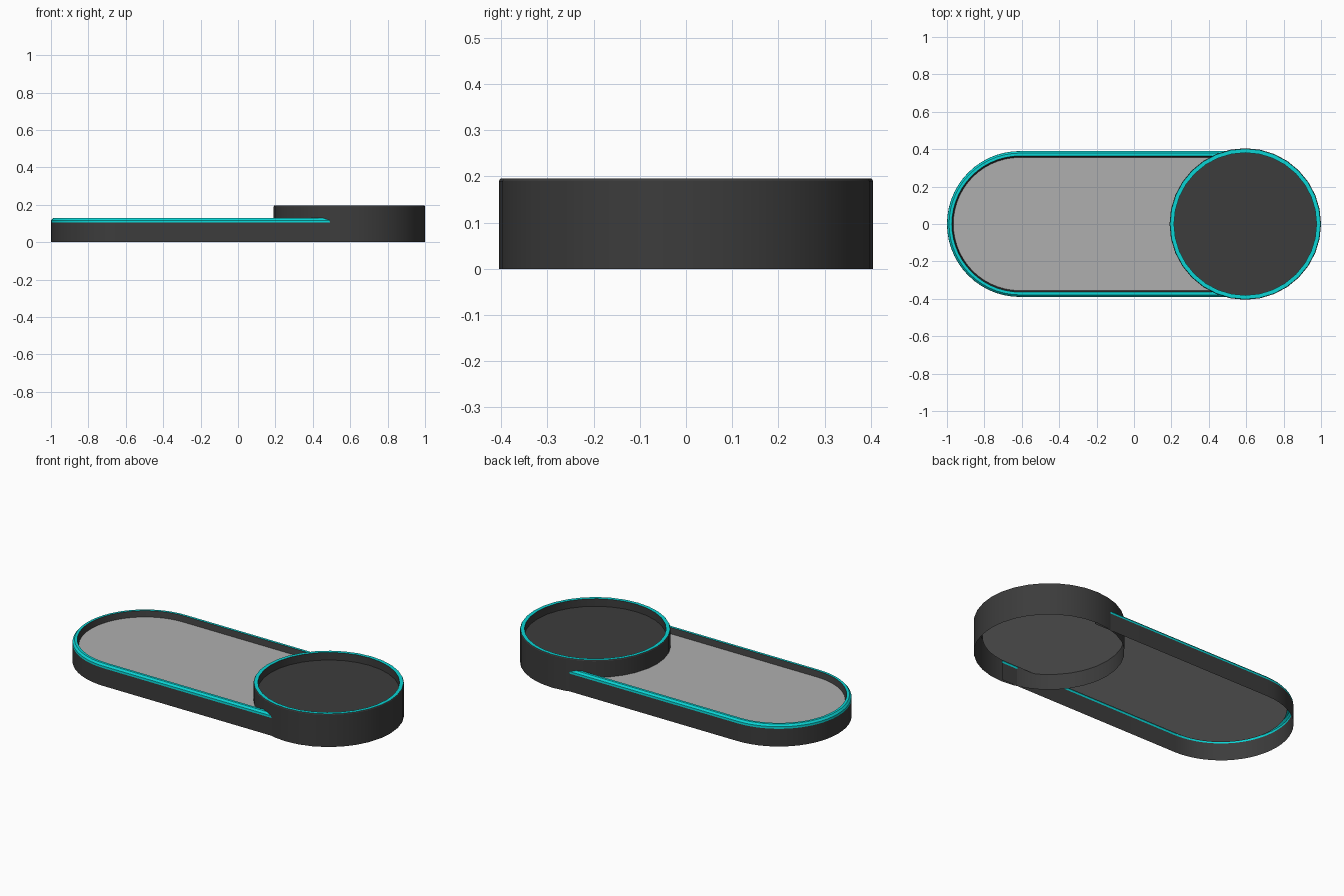
import bpy, math

if "Cube" in bpy.data.objects:
    bpy.data.objects.remove(bpy.data.objects["Cube"])


def material(name, color):
    m = bpy.data.materials.new(name)
    m.diffuse_color = color
    m.use_nodes = True
    m.node_tree.nodes["Principled BSDF"].inputs["Base Color"].default_value = m.diffuse_color
    return m


DARK = material("dark_plastic", (0.045, 0.045, 0.045, 1))
TEAL = material("teal_trim", (0.003, 0.66, 0.66, 1))
PALE = material("pale_window", (0.43, 0.43, 0.43, 1))


def cup_path(r):
    # full circle around the raised cup
    n = 32
    return [(0.595 + r * math.cos(2 * math.pi * i / n),
             r * math.sin(2 * math.pi * i / n)) for i in range(n)]


def half_circle(cx, r, start):
    n = 28
    return [(cx + r * math.cos(start + math.pi * i / n),
             r * math.sin(start + math.pi * i / n)) for i in range(n + 1)]


def tray_path(r):
    # long U shape: straight sides with a half circle on the left
    return [(0.6, r)] + half_circle(-0.61, r, math.pi / 2) + [(0.6, -r)]


def window_path(r):
    # full slot shape, rounded at both ends
    return half_circle(-0.61, r, math.pi / 2) + half_circle(0.6, r, -math.pi / 2)


def finish(name, verts, faces, mat):
    me = bpy.data.meshes.new(name)
    me.from_pydata(verts, [], faces)
    me.materials.append(mat)
    ob = bpy.data.objects.new(name, me)
    bpy.context.collection.objects.link(ob)
    bpy.ops.object.select_all(action='DESELECT')
    ob.select_set(True)
    bpy.context.view_layer.objects.active = ob
    bpy.ops.object.shade_smooth_by_angle(angle=math.radians(30))
    return ob


def sweep(name, path, profile, mat, closed):
    # profile is a list of (offset radius, height)
    rows = [[(x, y, z) for x, y in path(r)] for r, z in profile]
    n = len(rows[0])
    faces = []
    for j in range(len(rows) - 1):
        for i in range(n if closed else n - 1):
            k = (i + 1) % n
            faces.append((j * n + i, j * n + k, (j + 1) * n + k, (j + 1) * n + i))
    return finish(name, [v for row in rows for v in row], faces, mat)


def plate(name, path, r, z, mat):
    verts = [(x, y, z) for x, y in path(r)]
    return finish(name, verts, [tuple(range(len(verts)))], mat)


# long tray: outer wall, bevelled teal rim, inner lip and window
sweep("tray_wall", tray_path, [(0.39, 0), (0.39, 0.105)], DARK, False)
sweep("tray_rim", tray_path,
      [(0.39, 0.105), (0.389, 0.117), (0.379, 0.128), (0.364, 0.128)], TEAL, False)
sweep("tray_lip", tray_path, [(0.364, 0.128), (0.356, 0.094)], DARK, False)
plate("tray_window", window_path, 0.356, 0.094, PALE)

# raised round cup: outer wall, teal rim, inner wall and recessed disc
sweep("cup_wall", cup_path, [(0.405, 0), (0.405, 0.19), (0.402, 0.195)], DARK, True)
sweep("cup_rim", cup_path, [(0.402, 0.195), (0.381, 0.195)], TEAL, True)
sweep("cup_inner_wall", cup_path, [(0.381, 0.195), (0.381, 0.15)], DARK, True)
plate("cup_disc", cup_path, 0.381, 0.15, DARK)
